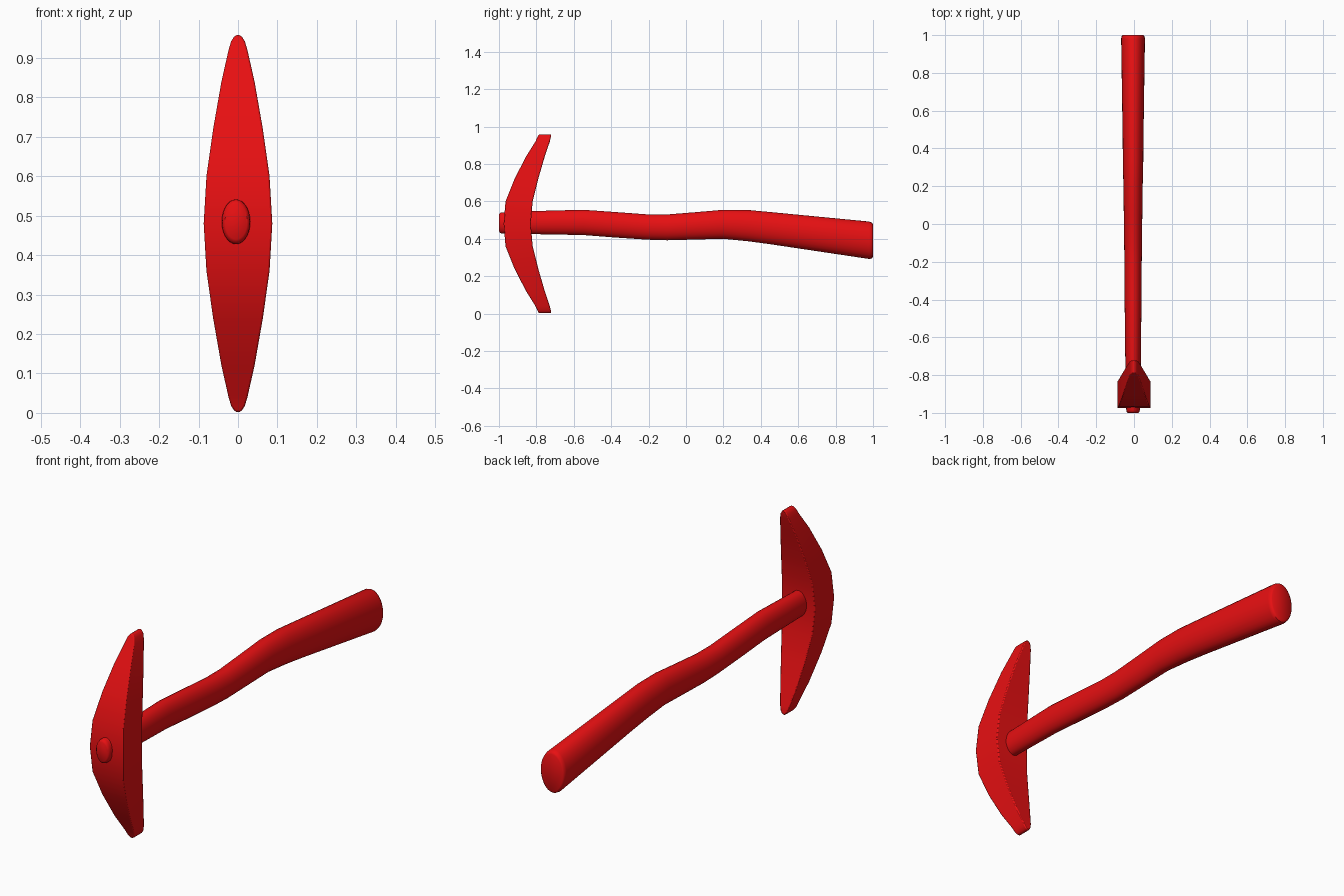
import bpy, bmesh, math

cube = bpy.data.objects.get("Cube")
if cube:
    bpy.data.objects.remove(cube, do_unlink=True)

red = bpy.data.materials.new("red")
red.use_nodes = True
RED = (0.8, 0.005, 0.006, 1)
red.diffuse_color = RED
red.node_tree.nodes["Principled BSDF"].inputs["Base Color"].default_value = RED


def finish(name, bm, angle, bevel=0):
    """Turn a bmesh into a smooth-shaded object with the red material."""
    bmesh.ops.recalc_face_normals(bm, faces=bm.faces)
    mesh = bpy.data.meshes.new(name)
    bm.to_mesh(mesh)
    bm.free()
    mesh.materials.append(red)
    obj = bpy.data.objects.new(name, mesh)
    bpy.context.collection.objects.link(obj)
    if bevel:
        mod = obj.modifiers.new("soft_edges", 'BEVEL')
        mod.width = bevel
        mod.segments = 2
        mod.limit_method = 'ANGLE'
        mod.angle_limit = math.radians(50)
    bpy.ops.object.select_all(action='DESELECT')
    obj.select_set(True)
    bpy.context.view_layer.objects.active = obj
    bpy.ops.object.shade_smooth_by_angle(angle=math.radians(angle))
    return obj


def loft(rings):
    """Skin closed rings of equal point count and cap both ends."""
    bm = bmesh.new()
    loops = [[bm.verts.new(p) for p in ring] for ring in rings]
    n = len(loops[0])
    for a, b in zip(loops, loops[1:]):
        for i in range(n):
            j = (i + 1) % n
            bm.faces.new((a[i], a[j], b[j], b[i]))
    bm.faces.new(loops[0])
    bm.faces.new(loops[-1])
    return bm


# Handle: oval sections along y, as (y, bottom z, top z, half width)
sections = [
    (-1.0, 0.44, 0.53, 0.028), (-0.994, 0.431, 0.538, 0.034),
    (-0.985, 0.428, 0.541, 0.036), (-0.9, 0.427, 0.543, 0.037),
    (-0.82, 0.425, 0.548, 0.040), (-0.55, 0.42, 0.555, 0.043),
    (-0.38, 0.407, 0.543, 0.045), (-0.2, 0.395, 0.53, 0.046),
    (-0.1, 0.392, 0.53, 0.047), (0.05, 0.396, 0.542, 0.049),
    (0.2, 0.40, 0.555, 0.051), (0.33, 0.387, 0.554, 0.054),
    (0.45, 0.371, 0.543, 0.055), (0.98, 0.292, 0.492, 0.063),
    (0.994, 0.295, 0.486, 0.061), (1.0, 0.305, 0.477, 0.054),
]
SIDES = 28


def oval(y, low, high, half):
    mid, rad = (low + high) / 2, (high - low) / 2
    turns = [math.tau * i / SIDES for i in range(SIDES)]
    return [(-0.005 + half * math.cos(t), y, mid + rad * math.sin(t)) for t in turns]


finish("handle", loft([oval(*s) for s in sections]), 45)

# Pick head: rectangular sections, as (height off centre, front y, back y, half width)
MID = 0.48
upper = [
    (0.12, -0.965, -0.82, 0.080), (0.24, -0.917, -0.79, 0.063),
    (0.36, -0.855, -0.755, 0.042), (0.44, -0.805, -0.728, 0.024),
    (0.462, -0.795, -0.723, 0.0175), (0.474, -0.789, -0.722, 0.010),
    (0.478, -0.787, -0.722, 0.003),
]
lower = [(-h, f, b, w) for h, f, b, w in reversed(upper)]
profile = lower + [(0, -0.975, -0.83, 0.087)] + upper
rings = [[(-w, f, MID + h), (w, f, MID + h), (w, b, MID + h), (-w, b, MID + h)]
         for h, f, b, w in profile]
finish("pick_head", loft(rings), 50, bevel=0.005)
